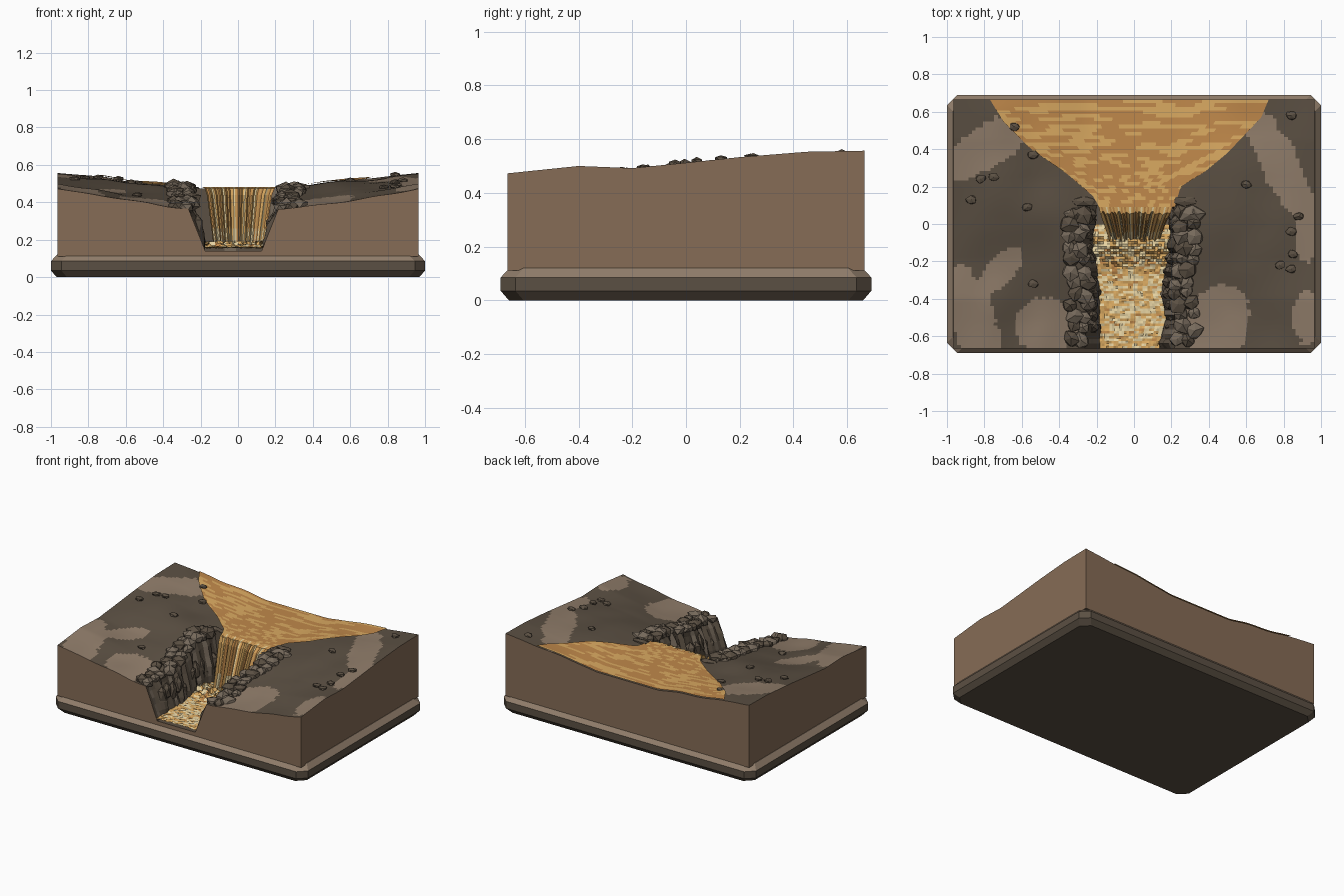
import bpy, bmesh, math, random
from mathutils import Vector, Matrix, noise

if "Cube" in bpy.data.objects:
    bpy.data.objects.remove(bpy.data.objects["Cube"], do_unlink=True)
random.seed(7)


def material(name, rgb):
    m = bpy.data.materials.new(name)
    m.use_nodes = True
    m.diffuse_color = (*rgb, 1)
    m.node_tree.nodes["Principled BSDF"].inputs["Base Color"].default_value = (*rgb, 1)
    return m


DARK = material("dark rock", (.105, .08, .056))
LIGHT = material("light rock", (.28, .205, .145))
STONE = material("boulder grey", (.18, .142, .105))
EARTH = material("brown earth", (.237, .15, .093))
AMBER = material("deep amber water", (.53, .25, .07))
GOLD = material("golden water", (.70, .40, .12))
FOAM = material("pale foam", (.88, .72, .40))

HX, HY, LIP, FLOOR = .965, .665, .10, .14


def finish(name, bm, mats, smooth=False):
    me = bpy.data.meshes.new(name)
    for f in bm.faces:
        f.smooth = smooth
    bm.to_mesh(me)
    bm.free()
    for m in mats:
        me.materials.append(m)
    ob = bpy.data.objects.new(name, me)
    bpy.context.collection.objects.link(ob)
    return ob


def grid(name, rows, mats, paint=None, keep=None, smooth=False):
    """Skin rows of points; paint(i, j, centre) gives a material slot."""
    bm = bmesh.new()
    vs = [[bm.verts.new(p) for p in r] for r in rows]
    for i in range(len(rows) - 1):
        for j in range(len(rows[0]) - 1):
            if keep and not keep(i, j):
                continue
            f = bm.faces.new((vs[i][j], vs[i][j + 1], vs[i + 1][j + 1], vs[i + 1][j]))
            if paint:
                f.material_index = paint(i, j, f.calc_center_median())
    return finish(name, bm, mats, smooth)


def span(a, b, n):
    return [a + (b - a) * k / n for k in range(n + 1)]


def interp(pts, t):
    for (a, u), (b, v) in zip(pts, pts[1:]):
        if t <= b:
            return u + (v - u) * max(0, (t - a) / (b - a))
    return pts[-1][1]


# Landform rules: gorge foot, gorge rim and ground height
def foot(side, y):
    if side < 0:
        return interp([(-.67, -.175), (-.35, -.18), (-.1, -.22), (LIP, -.2)], y)
    return interp([(-.67, .125), (-.5, .17), (-.35, .14), (-.1, .19), (LIP, .18)], y)


def rim(side, y):
    return foot(side, y) + side * interp([(-.67, .09), (LIP, .055)], y)


def height(x, y):
    t = min(1, max(0, (y + HY) / (HY + LIP)))
    t = t * t * (3 - 2 * t)
    mid = .365 + .108 * t
    edge = interp([(-.67, .472), (-.4, .5), (-.2, .492), (0, .512), (.2, .533), (.45, .553), (.67, .557)], y)
    a = max(0, (abs(x) - .25) / (HX - .25))
    bump = noise.noise(Vector((x * 4, y * 4, .5))) * .018 * math.sin(math.pi * a)
    return mid + (edge - mid) * a ** (1.25 - .35 * t) + bump


# Plinth with chamfered corners and edges
def ring(z, d):
    x, y, c = 1 - d, .69 - d, .055
    pts = [(-x + c, -y), (x - c, -y), (x, -y + c), (x, y - c),
           (x - c, y), (-x + c, y), (-x, y - c), (-x, -y + c)]
    return [(px, py, z) for px, py in pts + pts[:1]]


plinth = grid("plinth", [ring(0, .03), ring(.035, 0), ring(.085, 0), ring(.12, .032)],
              [DARK, LIGHT], lambda i, j, c: int(i == 2))
bm = bmesh.new()
bm.from_mesh(plinth.data)
bmesh.ops.remove_doubles(bm, verts=bm.verts, dist=1e-4)
bmesh.ops.holes_fill(bm, edges=bm.edges)
bm.to_mesh(plinth.data)
bm.free()

# Ground surface, open over the gorge
ys = span(-HY, LIP, 44) + span(LIP, HY, 34)[1:]
N, M = 36, 14
ground = []
for y in ys:
    l, r = rim(-1, y), rim(1, y)
    xs = span(-HX, l, N) + span(l, r, M)[1:] + span(r, HX, N)[1:]
    ground.append([(x, y, height(x, y)) for x in xs])

# Pale patches: centre, half sizes, turn
patches = [(-.78, .42, .30, .11, .6), (-.86, -.5, .12, .28, .3), (-.48, -.55, .16, .16, 0),
           (-.72, -.25, .16, .07, .8), (.78, .32, .1, .34, .45), (.92, 0, .06, .2, 0),
           (.45, -.52, .16, .2, -.3), (.92, -.5, .07, .16, 0)]


def ground_paint(i, j, c):
    for px, py, a, b, turn in patches:
        d = Matrix.Rotation(-turn, 2) @ Vector((c.x - px, c.y - py))
        wobble = noise.noise(Vector((c.x * 9, c.y * 9, 0))) * .4 + random.uniform(-.12, .12)
        if (d.x / a) ** 2 + (d.y / b) ** 2 < 1 + wobble:
            return 1
    return 0


grid("ground", ground, [DARK, LIGHT], ground_paint,
     lambda i, j: i >= 44 or not N <= j < N + M, True)

# Earth sides, following the ground edge and the gorge section
front = (ground[0][:N + 1] + [(foot(-1, -HY), -HY, FLOOR), (foot(1, -HY), -HY, FLOOR)]
         + ground[0][N + M:])
loop = front + [r[-1] for r in ground] + ground[-1][::-1] + [r[0] for r in ground[::-1]]
grid("earth_sides", [[(x, y, .11) for x, y, z in loop], loop], [EARTH])

# Gorge walls in rough upright slabs
wall = [(rim(-1, y), foot(-1, y), y, 1) for y in span(-HY, LIP, 30)]
wall += [(x, x, LIP, 0) for x in span(rim(-1, LIP), rim(1, LIP), 8)[1:]]
wall += [(rim(1, y), foot(1, y), y, -1) for y in span(LIP, -HY, 30)]
slab = [random.uniform(-.012, .03) for w in wall]
slab[0] = slab[-1] = 0
rows = []
for t in span(0, 1, 5):
    row = []
    for (top, low, y, side), s in zip(wall, slab):
        push = (s + random.uniform(-.006, .006) * (s != 0)) * side * math.sin(math.pi * t) ** .5 if 0 < t < 1 else 0
        z = FLOOR + (height(top, y) - FLOOR) * t
        row.append((low + (top - low) * t + push, y, z))
    rows.append(row)
grid("gorge_walls", rows, [DARK, STONE], lambda i, j, c: int(j % 4 == 1))
grid("gorge_floor", [[(foot(-1, y), y, FLOOR), (foot(1, y), y, FLOOR)] for y in span(-HY, LIP, 20)], [DARK])

# Upper river, draped on the ground and narrowing to the lip
left = [(LIP, -.19), (.15, -.22), (.27, -.36), (.4, -.55), (.55, -.70), (HY, -.77)]
right = [(LIP, .22), (.2, .25), (.28, .38), (.38, .5), (.57, .68), (HY, .72)]
rows = [[(x, y, height(x, y) + .008) for x in span(interp(left, y), interp(right, y), 42)]
        for y in span(LIP - .01, HY, 30)]
tone = {}


def brick(i, j, weights, length):
    key = (i, (j + (i * 2) % length) // length, length)
    if key not in tone:
        tone[key] = random.choices(range(len(weights)), weights)[0]
    return tone[key]


grid("upper_river", rows, [AMBER, GOLD], lambda i, j, c: brick(i, j, (6, 4), 3), smooth=True)

# Waterfall in pleats
drop = [(.10, .481), (.06, .474), (.035, .44), (0, .35), (-.035, .26), (-.08, .16)]
pleat = [random.uniform(-.022, .014) for k in range(45)]
rows = []
for k, (y, z) in enumerate(drop):
    t = k / (len(drop) - 1)
    xs = span(-.19 + .06 * t, .21 - .07 * t, 44)
    rows.append([(x, y + p * min(1, 3 * t), z) for x, p in zip(xs, pleat)])
rows.reverse()
grid("waterfall", rows, [AMBER, GOLD, FOAM],
     lambda i, j, c: 2 if i == 0 and j % 2 else (1, 0, 1, 1, 2, 1, 0)[j % 7])

# Lower stream with broken water below the fall
rows = []
for y in span(-HY, .0, 50):
    churn = max(0, 1 - abs(y + .14) / .13)
    rows.append([(x, y, .158 + random.uniform(-.004, .004) + churn * random.uniform(0, .045))
                 for x in span(foot(-1, y) - .008, foot(1, y) + .008, 26)])
grid("lower_stream", rows, [GOLD, FOAM, AMBER], lambda i, j, c: brick(i + 99, j, (5, 5, 1), 2))


# Faceted rocks
def add_rock(bm, at, size, slot):
    made = bmesh.ops.create_icosphere(bm, subdivisions=1, radius=1)["verts"]
    spin = Matrix.Rotation(random.uniform(0, 6), 3, "Z")
    for v in made:
        p = spin @ (v.co * random.uniform(.8, 1.15))
        v.co = Vector(at) + Vector(a * b for a, b in zip(p, size))
    for f in {f for v in made for f in v.link_faces}:
        f.material_index = slot


for side, name in ((-1, "right_bank_boulders"), (1, "left_bank_boulders")):
    bm = bmesh.new()
    for y in span(-.61, .05, 11):
        for out in (.0, .065):
            r = random.uniform(.038, .06)
            x = rim(side, y) + side * (out + random.uniform(-.01, .02))
            yy = y + random.uniform(-.02, .02)
            add_rock(bm, (x, yy, height(x, yy) + .004), (r, r, r * .75), random.choice((0, 1, 1)))
        if y > -.6:
            x = (rim(side, y) + foot(side, y)) / 2
            add_rock(bm, (x, y, random.uniform(.2, .3)), (.035, .035, .07), 0)
    add_rock(bm, (side * .3, .05, height(.3, .05)), (.09, .05, .035), 1)
    add_rock(bm, (side * .27, .12, height(.27, .12)), (.08, .03, .018), 0)
    finish(name, bm, [DARK, STONE])

# Scattered small stones
spots = [(-.64, .52), (-.54, .37), (-.82, .24), (-.75, .25), (-.87, .13), (-.57, .09), (-.54, -.32),
         (.84, .58), (.6, .21), (.88, .04), (.84, -.04), (.85, -.16), (.78, -.22), (.84, -.24)]
bm = bmesh.new()
for x, y in spots:
    add_rock(bm, (x, y, height(x, y) + .006), (.032, .026, .015), 0)
finish("scattered_stones", bm, [DARK])
